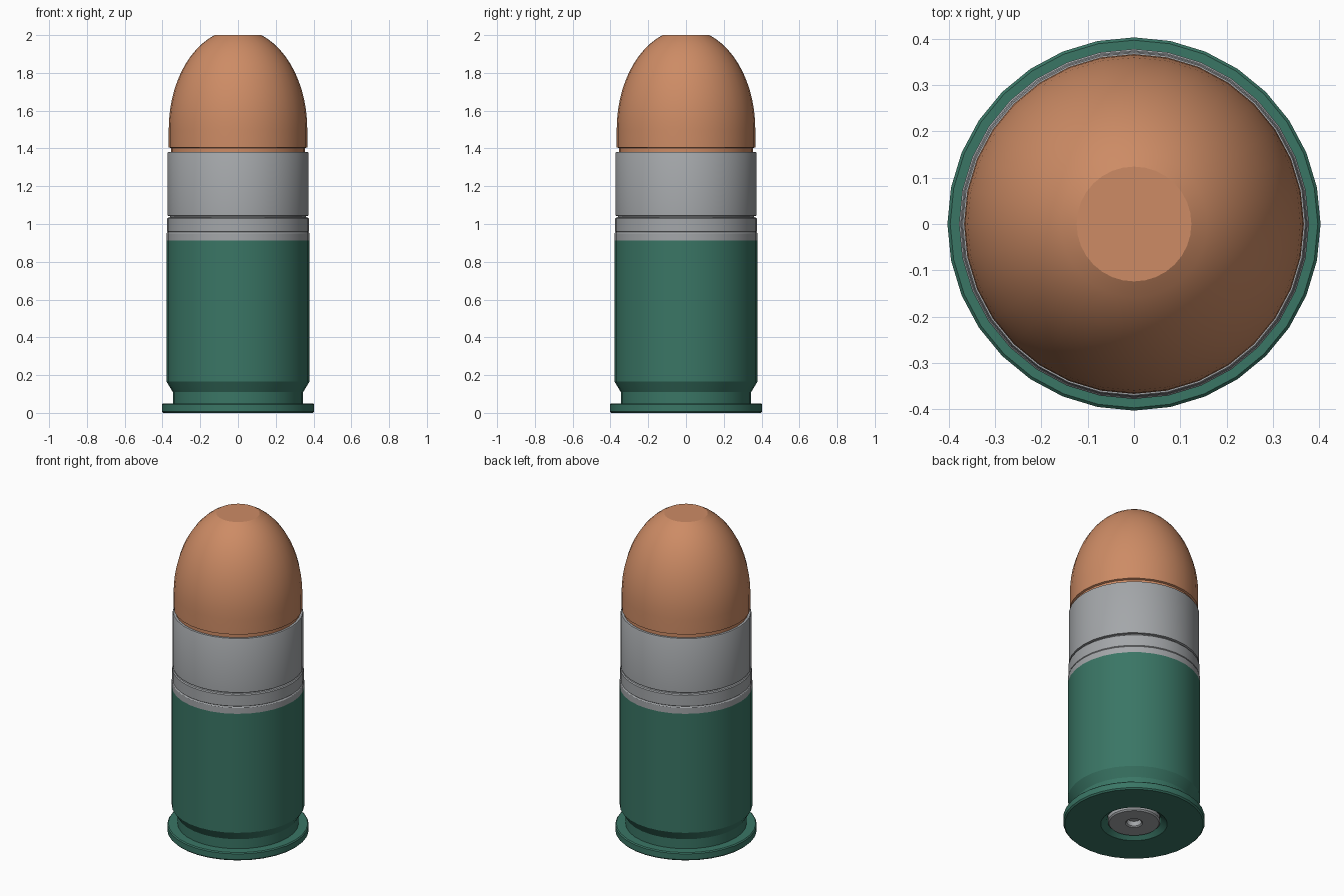
import bpy, bmesh, math

if "Cube" in bpy.data.objects:
    bpy.data.objects.remove(bpy.data.objects["Cube"])

SEG = 32


def material(name, rgb):
    m = bpy.data.materials.new(name)
    m.diffuse_color = (*rgb, 1)
    m.use_nodes = True
    m.node_tree.nodes["Principled BSDF"].inputs["Base Color"].default_value = m.diffuse_color
    return m


green = material("case green", (0.042, 0.18, 0.13))
grey = material("metal grey", (0.37, 0.385, 0.40))
copper = material("copper tip", (0.61, 0.26, 0.13))


def lathe(name, profile, mat, seg=SEG):
    """Revolve a (radius, height) profile about z; radius 0 makes a pole."""
    bm = bmesh.new()
    rings = []
    for r, z in profile:
        if r == 0:
            rings.append([bm.verts.new((0, 0, z))])
        else:
            rings.append([bm.verts.new((r * math.cos(2 * math.pi * i / seg),
                                        r * math.sin(2 * math.pi * i / seg), z))
                          for i in range(seg)])
    for a, b in zip(rings, rings[1:]):
        for i in range(seg):
            j = (i + 1) % seg
            quad = [a[i % len(a)], a[j % len(a)], b[j % len(b)], b[i % len(b)]]
            bm.faces.new(list(dict.fromkeys(quad)))
    bmesh.ops.recalc_face_normals(bm, faces=bm.faces)
    me = bpy.data.meshes.new(name)
    bm.to_mesh(me)
    bm.free()
    me.materials.append(mat)
    ob = bpy.data.objects.new(name, me)
    bpy.context.collection.objects.link(ob)
    bpy.ops.object.select_all(action='DESELECT')
    ob.select_set(True)
    bpy.context.view_layer.objects.active = ob
    bpy.ops.object.shade_smooth_by_angle(angle=math.radians(30))
    return ob


# Green case: recessed base, rim, groove, tapered shoulder, tube
lathe("case", [(0, 0.045), (0.15, 0.045), (0.155, 0.03), (0.19, 0), (0.395, 0),
               (0.403, 0.008), (0.403, 0.044), (0.397, 0.05), (0.345, 0.05),
               (0.345, 0.11), (0.378, 0.165), (0.378, 0.913), (0, 0.913)], green)

# Base cap with a small centre hole
lathe("base_cap", [(0, 0.042), (0.042, 0.042), (0.042, 0.012), (0.05, 0.006),
                   (0.142, 0.006), (0.15, 0.014), (0.15, 0.044), (0, 0.044)], grey)

# Grey collar with two grooves
lathe("collar", [(0, 0.913), (0.378, 0.913), (0.378, 0.95), (0.375, 0.955),
                 (0.372, 0.957), (0.375, 0.96), (0.375, 1.028), (0.37, 1.034),
                 (0.36, 1.036), (0.36, 1.042), (0.373, 1.044),
                 (0.373, 1.376), (0.37, 1.382), (0, 1.382)], grey)

# Copper nose: narrow neck, then an elliptical dome with a flat tip
nose = [(0, 1.38), (0.356, 1.38), (0.356, 1.402), (0.367, 1.406), (0.367, 1.5)]
t_end = math.acos(0.124 / 0.367)
for i in range(1, 13):
    t = t_end * i / 12
    nose.append((0.367 * math.cos(t), 1.5 + 0.5 * math.sin(t) / math.sin(t_end)))
lathe("nose", nose + [(0, 2.0)], copper)
